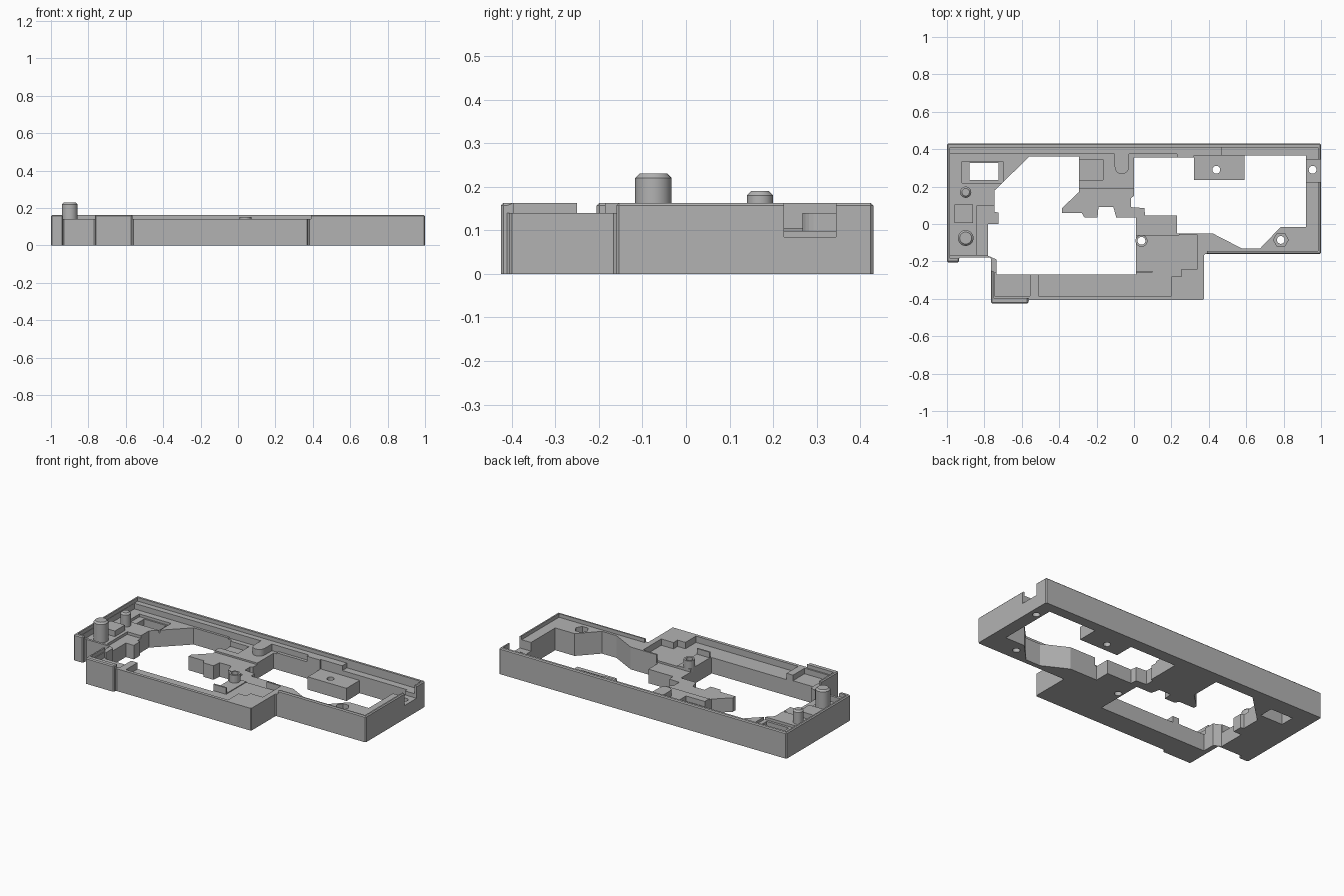
import bpy, bmesh, math

if "Cube" in bpy.data.objects:
    bpy.data.objects.remove(bpy.data.objects["Cube"], do_unlink=True)

TOP, SHELF, FLOOR, LOW = 0.163, 0.14, 0.105, 0.088

grey = bpy.data.materials.new("plain grey")
grey.use_nodes = True
grey.diffuse_color = (0.45, 0.45, 0.45, 1)
grey.node_tree.nodes["Principled BSDF"].inputs["Base Color"].default_value = (0.45, 0.45, 0.45, 1)


def prism(name, pts, z0, z1, bevel=0.0):
    """Extrude a flat outline between two heights."""
    bm = bmesh.new()
    face = bm.faces.new([bm.verts.new((x, y, z0)) for x, y in pts])
    ext = bmesh.ops.extrude_face_region(bm, geom=[face])
    for v in ext["geom"]:
        if isinstance(v, bmesh.types.BMVert):
            v.co.z = z1
    bmesh.ops.recalc_face_normals(bm, faces=bm.faces)
    if bevel:
        edges = [e for e in bm.edges if max(v.co.z for v in e.verts) > z0 + 1e-4]
        bmesh.ops.bevel(bm, geom=edges, offset=bevel, segments=1, affect="EDGES")
    mesh = bpy.data.meshes.new(name)
    bm.to_mesh(mesh)
    bm.free()
    mesh.materials.append(grey)
    ob = bpy.data.objects.new(name, mesh)
    bpy.context.collection.objects.link(ob)
    return ob


def rect(x0, y0, x1, y1):
    return [(x0, y0), (x1, y0), (x1, y1), (x0, y1)]


def ring(x, y, r, n=24):
    return [(x + r * math.cos(math.tau * i / n), y + r * math.sin(math.tau * i / n)) for i in range(n)]


def carve(target, pts, z0, z1=0.3):
    """Cut an outlined pocket or opening out of the target."""
    cutter = prism("cutter", pts, z0, z1)
    cutter.hide_render = True
    mod = target.modifiers.new("cut", "BOOLEAN")
    mod.operation, mod.solver, mod.object = "DIFFERENCE", "EXACT", cutter
    deps = bpy.context.evaluated_depsgraph_get()
    deps.update()
    mesh = bpy.data.meshes.new_from_object(target.evaluated_get(deps))
    target.modifiers.clear()
    target.data = mesh
    bpy.data.objects.remove(cutter, do_unlink=True)


# Outer frame block
frame = prism("frame", [
    (-1, 0.43), (-1, -0.205), (-0.935, -0.205), (-0.935, -0.18), (-0.765, -0.18),
    (-0.765, -0.425), (-0.565, -0.425), (-0.565, -0.405), (0.375, -0.405),
    (0.375, -0.16), (1, -0.16), (1, 0.43)], 0, TOP, 0.006)

# Shelf inside the thin raised lip, open along the front section
carve(frame, [
    (-0.985, 0.41), (-0.985, -0.185), (-0.935, -0.185), (-0.935, -0.25), (-0.75, -0.25),
    (-0.75, -0.395), (-0.565, -0.395), (-0.565, -0.45), (0.39, -0.45), (0.39, -0.145),
    (0.985, -0.145), (0.985, 0.41)], SHELF)

# Stepped pockets
pockets = [
    (rect(-0.983, -0.165, -0.5, 0.375), FLOOR),       # left bay
    (rect(-0.92, 0.22, -0.7, 0.335), LOW),            # recess round the small window
    (rect(-0.84, -0.165, -0.7, 0.1), LOW),            # lower step beside the opening
    (rect(-0.52, 0.33, 0.23, 0.375), FLOOR),          # ledge along the back
    (rect(-0.32, 0.19, 0.02, 0.375), 0.098),          # middle bridge
    (rect(-0.295, 0.235, -0.165, 0.345), 0.065),
    (rect(-0.42, 0, 0.012, 0.19), LOW),               # middle tongue
    (rect(0.0, -0.06, 0.24, 0.1), LOW),
    (rect(0.0, -0.25, 0.1, -0.05), FLOOR),
    (rect(0.32, 0.2, 0.6, 0.365), 0.08),              # rear mounting block
    (rect(0.47, 0.34, 0.985, 0.41), 0.11),            # rear right ledge
    (rect(0.91, 0.225, 1.05, 0.345), 0.085),          # notch through the end wall
    (rect(-0.745, -0.385, -0.555, -0.26), FLOOR),     # front left tray
    ([(-0.51, -0.385), (0.2, -0.385), (0.2, -0.28), (0.255, -0.28), (0.255, -0.24),
      (0.34, -0.24), (0.34, -0.06), (0.1, -0.06), (0.1, -0.26), (-0.51, -0.26)], 0.1),
    (ring(0.785, -0.085, 0.04, 6), 0.09),             # hexagonal nut seat
]
for pts, floor in pockets:
    carve(frame, pts, floor)

# Large left opening with the shaped tongue
carve(frame, [
    (-0.56, 0.36), (-0.295, 0.36), (-0.295, 0.17), (-0.385, 0.085), (-0.385, 0.06),
    (-0.28, 0.06), (-0.265, 0.035), (-0.195, 0.035), (-0.19, 0.09), (-0.11, 0.09),
    (-0.095, 0.035), (0.01, 0.035), (0.01, -0.27), (-0.735, -0.27), (-0.735, -0.19),
    (-0.78, -0.17), (-0.78, 0), (-0.725, 0), (-0.725, 0.06), (-0.745, 0.065),
    (-0.745, 0.18)], -0.1)

# Large right opening
carve(frame, [
    (0, 0.355), (0.32, 0.355), (0.32, 0.235), (0.59, 0.235), (0.59, 0.365), (0.92, 0.365),
    (0.92, -0.015), (0.785, -0.015), (0.675, -0.13), (0.575, -0.13), (0.42, -0.05),
    (0.23, -0.05), (0.23, 0.045), (0.06, 0.045), (0.055, 0.085), (-0.015, 0.09),
    (-0.015, 0.14), (0, 0.15)], -0.1)

# Small window and screw holes
carve(frame, rect(-0.88, 0.235, -0.725, 0.325), -0.1)
for x, y in [(0.44, 0.29), (0.955, 0.29), (0.785, -0.085), (0.04, -0.09)]:
    carve(frame, ring(x, y, 0.021), -0.1)

# Rounded tab hanging from the back shelf
arc = [(-0.065 + 0.038 * math.cos(a), 0.305 + 0.038 * math.sin(a))
       for a in [math.pi + math.pi * i / 10 for i in range(11)]]
prism("rear_tab", arc + [(-0.027, 0.38), (-0.103, 0.38)], 0.06, SHELF)

# Hollow screw boss
boss = prism("screw_boss", ring(0.04, -0.09, 0.032), 0.08, TOP - 0.01)
carve(boss, ring(0.04, -0.09, 0.021), -0.1)

# Raised pad between the posts
prism("left_pad", rect(-0.96, 0.005, -0.86, 0.105), 0.08, SHELF)


def post(name, x, y, r, top):
    """Round post with a chamfered tip on a slightly wider collar."""
    bm = bmesh.new()
    for r1, r2, z0, z1 in [(r, r, 0.08, top - 0.01), (r, r - 0.01, top - 0.01, top)]:
        new = bmesh.ops.create_cone(bm, cap_ends=True, segments=32, radius1=r1,
                                    radius2=r2, depth=z1 - z0)
        bmesh.ops.translate(bm, verts=new["verts"], vec=(x, y, (z0 + z1) / 2))
    mesh = bpy.data.meshes.new(name)
    bm.to_mesh(mesh)
    bm.free()
    mesh.materials.append(grey)
    ob = bpy.data.objects.new(name, mesh)
    bpy.context.collection.objects.link(ob)
    bpy.ops.object.select_all(action="DESELECT")
    ob.select_set(True)
    bpy.context.view_layer.objects.active = ob
    bpy.ops.object.shade_smooth_by_angle(angle=math.radians(30))


post("large_post", -0.9, -0.075, 0.042, 0.23)
post("small_post", -0.9, 0.17, 0.03, 0.19)
